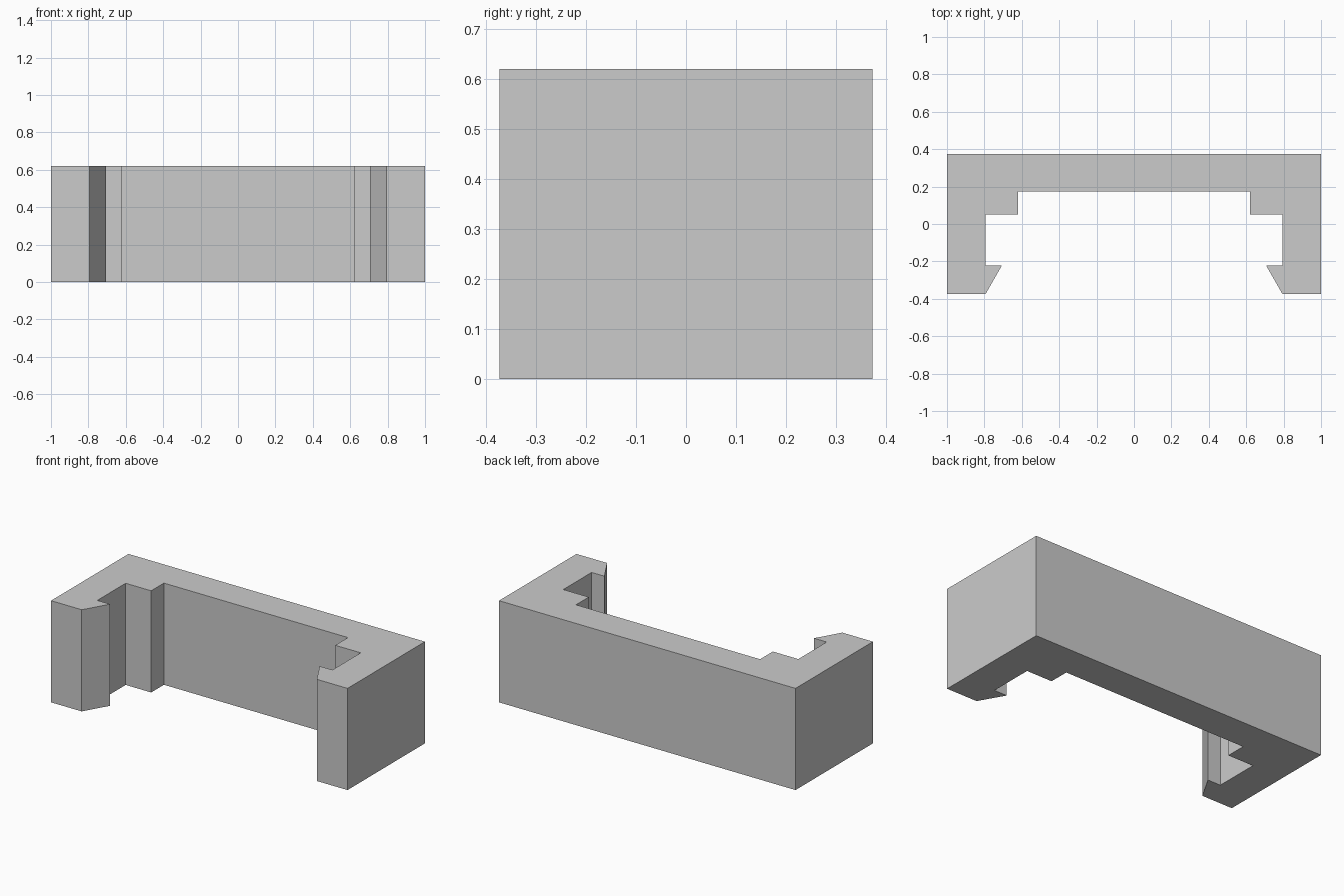
import bpy
import bmesh

cube = bpy.data.objects.get("Cube")
if cube:
    bpy.data.objects.remove(cube, do_unlink=True)

HEIGHT = 0.62
DEPTH = 0.373

# Plain grey material
grey = bpy.data.materials.new("light grey")
grey.use_nodes = True
colour = (0.6, 0.6, 0.6, 1)
grey.diffuse_color = colour
grey.node_tree.nodes["Principled BSDF"].inputs["Base Color"].default_value = colour

# Left half of the clip outline: back, arm, hooked tip, inner step, back wall
half = [
    (1.0, DEPTH),
    (1.0, -DEPTH),
    (0.793, -DEPTH),
    (0.707, -0.223),
    (0.793, -0.223),
    (0.793, 0.05),
    (0.621, 0.05),
    (0.621, 0.173),
]
outline = half + [(-x, y) for x, y in reversed(half)]

# Extrude the outline upwards into a solid bracket
bm = bmesh.new()
base = bm.faces.new([bm.verts.new((x, y, 0)) for x, y in outline])
result = bmesh.ops.extrude_face_region(bm, geom=[base], use_keep_orig=True)
top = [v for v in result["geom"] if isinstance(v, bmesh.types.BMVert)]
bmesh.ops.translate(bm, verts=top, vec=(0, 0, HEIGHT))
bmesh.ops.recalc_face_normals(bm, faces=bm.faces)

mesh = bpy.data.meshes.new("clip_bracket")
bm.to_mesh(mesh)
bm.free()
mesh.materials.append(grey)
bracket = bpy.data.objects.new("clip_bracket", mesh)
bpy.context.collection.objects.link(bracket)
